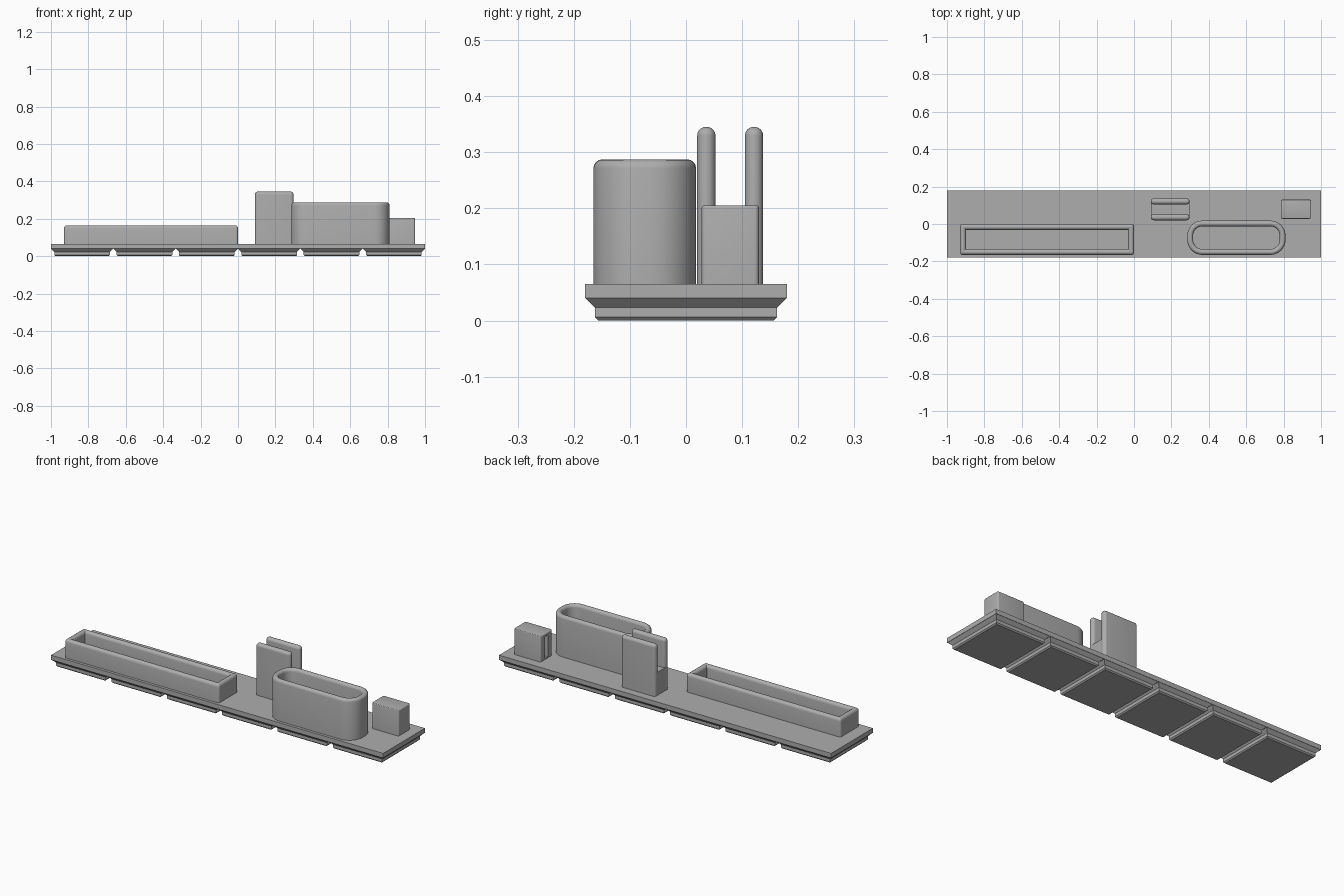
import bpy
import bmesh
from math import sin, cos, pi, radians

cube = bpy.data.objects.get("Cube")
if cube:
    bpy.data.objects.remove(cube, do_unlink=True)

GREY = (0.42, 0.42, 0.42, 1)
grey = bpy.data.materials.new("matte grey plastic")
grey.use_nodes = True
grey.diffuse_color = GREY
grey.node_tree.nodes["Principled BSDF"].inputs["Base Color"].default_value = GREY

PLATE_TOP = 0.065
ROOT = 0.06  # holders sink slightly into the plate


def outline(x0, x1, y0, y1, r, steps):
    """Rounded rectangle, counter-clockwise; square when steps is 0."""
    corners = [(x1 - r, y1 - r), (x0 + r, y1 - r), (x0 + r, y0 + r), (x1 - r, y0 + r)]
    if not steps:
        return [(x1, y1), (x0, y1), (x0, y0), (x1, y0)]
    pts = []
    for i, (cx, cy) in enumerate(corners):
        for k in range(steps + 1):
            a = (i + k / steps) * pi / 2
            pts.append((cx + r * cos(a), cy + r * sin(a)))
    return pts


def loft(name, rect, profile, r=0.0, steps=0):
    """Skin rounded rectangles given as (inset, height) rings and cap both ends."""
    x0, x1, y0, y1 = rect
    bm = bmesh.new()
    rings = []
    for d, z in profile:
        pts = outline(x0 + d, x1 - d, y0 + d, y1 - d, max(r - d, 0.001), steps)
        rings.append([bm.verts.new((x, y, z)) for x, y in pts])
    n = len(rings[0])
    for a, b in zip(rings, rings[1:]):
        for i in range(n):
            j = (i + 1) % n
            bm.faces.new((a[i], a[j], b[j], b[i]))
    bm.faces.new(rings[0][::-1])
    bm.faces.new(rings[-1])
    mesh = bpy.data.meshes.new(name)
    bm.to_mesh(mesh)
    bm.free()
    mesh.materials.append(grey)
    obj = bpy.data.objects.new(name, mesh)
    bpy.context.collection.objects.link(obj)
    bpy.ops.object.select_all(action='DESELECT')
    obj.select_set(True)
    bpy.context.view_layer.objects.active = obj
    bpy.ops.object.shade_smooth_by_angle(angle=radians(35))
    return obj


def rim(top, radius, sweep, steps=8):
    """Rounded edge from the outer wall inward, as (inset, height) rings."""
    return [(radius * (1 - cos(sweep * k / steps)), top - radius + radius * sin(sweep * k / steps))
            for k in range(steps + 1)]


def pocket(name, rect, top, wall, r):
    profile = [(0, ROOT)] + rim(top, wall / 2, pi) + [(wall, PLATE_TOP + 0.001)]
    return loft(name, rect, profile, r, 8)


# Base plate and its row of stepped feet
loft("base_plate", (-1, 1, -0.18, 0.18), [(0, 0.04), (0, PLATE_TOP)])
PITCH = 2 / 6
for i in range(6):
    left = -1 + i * PITCH
    loft(f"foot_{i + 1}", (left, left + PITCH, -0.18, 0.18),
         [(0.024, 0), (0.018, 0.006), (0.018, 0.023), (0.001, 0.04)])

# Open pockets with rounded rims
pocket("long_tray", (-0.93, 0, -0.165, 0), 0.165, 0.031, 0.012)
pocket("oval_cup", (0.285, 0.81, -0.165, 0.018), 0.287, 0.031, 0.08)

# Clip: two upright blades on a shared block
for name, y in (("clip_front_blade", 0.02), ("clip_back_blade", 0.105)):
    loft(name, (0.09, 0.297, y, y + 0.0325), [(0, ROOT)] + rim(0.345, 0.0155, pi / 2), 0.0162, 6)
loft("clip_block", (0.091, 0.296, 0.036, 0.121), [(0, ROOT), (0, 0.19)])

# Small block with a narrow slot in its inner end
block = loft("small_block", (0.785, 0.947, 0.028, 0.13),
             [(0, ROOT)] + rim(0.205, 0.004, pi / 2, 3), 0.008, 4)
cutter = loft("slot_cutter", (0.77, 0.85, 0.066, 0.09), [(0, 0.07), (0, 0.19)])
cutter.hide_render = True
cutter.hide_viewport = True
cutter.display_type = 'WIRE'
cut = block.modifiers.new("slot", 'BOOLEAN')
cut.operation = 'DIFFERENCE'
cut.solver = 'EXACT'
cut.object = cutter
